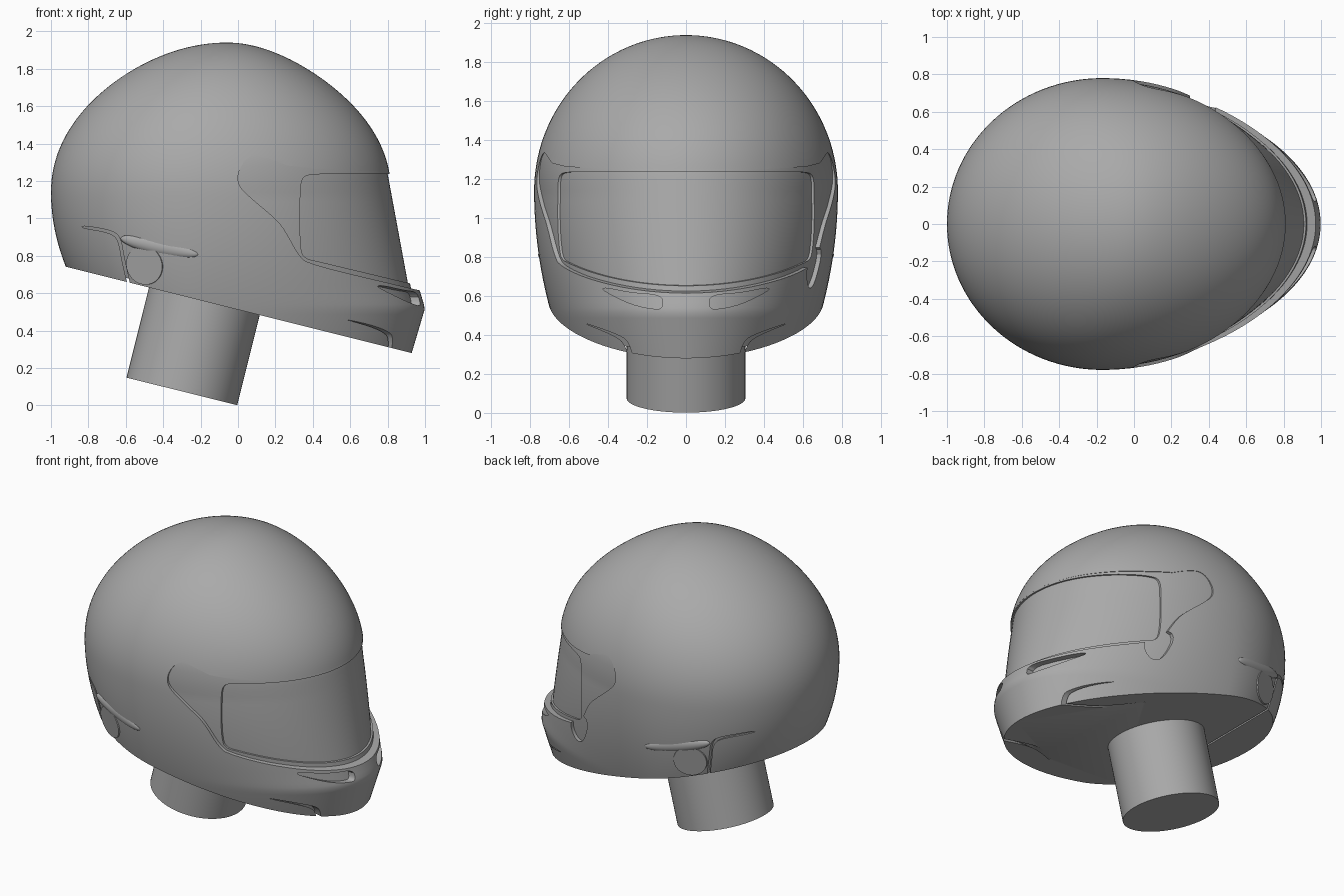
import bpy
import bmesh
from math import sin, cos, pi, sqrt, radians
from mathutils import Vector, Matrix

if "Cube" in bpy.data.objects:
    bpy.data.objects.remove(bpy.data.objects["Cube"])

TILT = radians(14)
UP = Vector((sin(TILT), 0, cos(TILT)))
WIDEST, TOP, BROW = 1.14, 1.94, 1.25

grey = bpy.data.materials.new("plain grey")
grey.use_nodes = True
grey.diffuse_color = (0.4, 0.4, 0.4, 1)
grey.node_tree.nodes["Principled BSDF"].inputs["Base Color"].default_value = grey.diffuse_color


def finish(name, bm):
    bmesh.ops.recalc_face_normals(bm, faces=bm.faces)
    mesh = bpy.data.meshes.new(name)
    bm.to_mesh(mesh)
    bm.free()
    mesh.materials.append(grey)
    obj = bpy.data.objects.new(name, mesh)
    bpy.context.collection.objects.link(obj)
    return obj


def activate(obj):
    bpy.ops.object.select_all(action="DESELECT")
    obj.select_set(True)
    bpy.context.view_layer.objects.active = obj


def smooth(obj, angle=30):
    activate(obj)
    bpy.ops.object.shade_smooth_by_angle(angle=radians(angle))


def interpolate(z, points):
    for (z0, x0), (z1, x1) in zip(points, points[1:]):
        if z <= z1:
            return x0 + (x1 - x0) * (z - z0) / (z1 - z0)
    return points[-1][1]


# Egg-shaped body: rings with a rounder back and a longer front
def egg(name, front_points, inset_low, inset_high, lift, segments=128):
    low = [0.2 + (WIDEST - 0.2) * i / 36 for i in range(36)]
    dome = [WIDEST + (TOP - WIDEST) * sin(pi / 2 * i / 36) for i in range(36)]
    bm = bmesh.new()
    rings = []
    for z in low + dome:
        t = max(0, (z - WIDEST) / (TOP - WIDEST))
        drop = max(0, WIDEST - z) ** 2
        arc = sqrt(1 - t * t)
        fade = min(1, max(0, (1.32 - z) / 0.2))
        inset = inset_high + (inset_low - inset_high) * fade
        mid = -0.17 + 0.11 * t * t
        back = -0.06 - 0.94 * arc * (1 - 0.12 * t ** 2.5) + 0.5 * drop
        if z < BROW:
            front = interpolate(z, front_points) - inset_high
        else:
            front = -0.06 + 0.878 * arc * (1 - 0.22 * t ** 2.5) - inset_high
        width = 0.78 * arc - 0.22 * drop - inset
        ring = []
        for k in range(segments):
            a = 2 * pi * k / segments
            reach = front - mid if cos(a) > 0 else mid - back - inset
            ring.append(bm.verts.new((mid + reach * cos(a), width * sin(a), z)))
        rings.append(ring)
    for r0, r1 in zip(rings, rings[1:]):
        for k in range(segments):
            n = (k + 1) % segments
            bm.faces.new((r0[k], r0[n], r1[n], r1[k]))
    apex = bm.verts.new((-0.06, 0, TOP - inset_high))
    for k in range(segments):
        bm.faces.new((rings[-1][k], rings[-1][(k + 1) % segments], apex))
    # slanted flat underside
    bmesh.ops.bisect_plane(bm, geom=bm.verts[:] + bm.edges[:] + bm.faces[:],
                           plane_co=Vector((0.93, 0, 0.28)) + UP * lift,
                           plane_no=-UP, clear_outer=True)
    bmesh.ops.holes_fill(bm, edges=[e for e in bm.edges if e.is_boundary], sides=0)
    return finish(name, bm)


def rounded(points, passes=2):
    for _ in range(passes):
        result = []
        for i, p in enumerate(points):
            a, b = Vector(p), Vector(points[(i + 1) % len(points)])
            result += [a.lerp(b, 0.25), a.lerp(b, 0.75)]
        points = result
    return points


def strip(points, width):
    return points + [(x + width, z + width) for x, z in reversed(points)]


# Cut a rounded outline through a body, along y (side outline) or x (front outline)
def cut(obj, outline, axis="y", start=-1.2, end=1.2):
    bm = bmesh.new()
    verts = []
    for a, z in rounded(outline):
        verts.append(bm.verts.new((a, start, z) if axis == "y" else (start, a, z)))
    face = bm.faces.new(verts)
    extruded = bmesh.ops.extrude_face_region(bm, geom=[face])["geom"]
    shift = Vector((0, end - start, 0) if axis == "y" else (end - start, 0, 0))
    bmesh.ops.translate(bm, vec=shift, verts=[v for v in extruded if isinstance(v, bmesh.types.BMVert)])
    cutter = finish("cutter", bm)
    cutter.hide_render = True
    activate(obj)
    mod = obj.modifiers.new("cut", "BOOLEAN")
    mod.operation, mod.solver, mod.object = "DIFFERENCE", "EXACT", cutter
    bpy.ops.object.modifier_apply(modifier=mod.name)
    bpy.data.objects.remove(cutter)


# Outer shell with chin bar
shell = egg("helmet_shell", [(0.2, 0.905), (0.52, 1.0), (0.62, 0.97), (BROW, 0.808)], 0, 0, 0)
seam = [(2, 0.37), (0.95, 0.62), (0.38, 0.755), (0.325, 0.8), (0.25, 0.94), (0.2, 1.0),
        (0.05, 1.125), (0, 1.18), (0, 1.25), (0.05, 1.33), (0.12, 1.34), (0.35, 1.248), (2, 1.248)]
cut(shell, seam)
# release pocket on one side only
cut(shell, [(0.24, 0.85), (0.31, 0.66), (0.39, 0.63), (0.45, 0.72), (0.4, 0.85)], start=0.3)
# grooves beside the rear vents
cut(shell, strip([(-0.84, 0.95), (-0.69, 0.925), (-0.64, 0.89), (-0.62, 0.77), (-0.58, 0.6)], 0.012))
for s in (-1, 1):
    # upper chin vents
    vent = [(0.12, 0.605), (0.12, 0.54), (0.15, 0.53), (0.28, 0.555), (0.43, 0.63), (0.42, 0.645), (0.28, 0.615)]
    cut(shell, [(s * y, z) for y, z in vent], "x", 0.3)
    # lower chin creases
    crease = [(0.56, 0.475), (0.34, 0.4), (0.29, 0.36), (0.25, 0.2), (0.27, 0.2), (0.31, 0.35), (0.36, 0.395)]
    cut(shell, [(s * y, z) for y, z in crease], "x", 0.3)
smooth(shell)

# Visor frame under the shell, with a window opening
under = [(0.2, 0.87), (0.5, 0.96), (0.64, 0.925), (BROW, 0.812)]
frame = egg("visor_frame", under, 0.02, 0.003, 0.02)
cut(frame, [(2, 0.395), (0.95, 0.645), (0.42, 0.772), (0.36, 0.785), (0.332, 0.83), (0.332, 1.1),
            (0.335, 1.18), (0.35, 1.225), (0.4, 1.235), (0.5, 1.238), (2, 1.24)])
smooth(frame)

# Visor pane, set slightly behind the frame
pane = egg("visor_pane", under, 0.032, 0.014, 0.04)
smooth(pane)

# Rear side vents: flat round cap with a fairing above it
for side, s in (("left", 1), ("right", -1)):
    normal = Vector((-0.4, 0.9 * s, -0.17)).normalized()
    turn = normal.to_track_quat("Z", "Y").to_matrix().to_4x4()
    bm = bmesh.new()
    place = Matrix.Translation(Vector((-0.5, 0.669 * s, 0.75)) - normal * 0.025) @ turn
    bmesh.ops.create_cone(bm, cap_ends=True, segments=48, radius1=0.115, radius2=0.105,
                          depth=0.06, matrix=place)
    smooth(finish("rear_vent_cap_" + side, bm))
    bm = bmesh.new()
    place = (Matrix.Translation((-0.42, 0.695 * s, 0.85)) @ Matrix.Rotation(0.27 * s, 4, "Z")
             @ Matrix.Rotation(0.2, 4, "Y") @ Matrix.Diagonal((0.22, 0.03, 0.045, 1)))
    bmesh.ops.create_uvsphere(bm, u_segments=32, v_segments=16, radius=1, matrix=place)
    smooth(finish("rear_vent_fairing_" + side, bm), 60)

# Neck post
bm = bmesh.new()
place = Matrix.Translation(Vector((-0.3, 0, 0.075)) + UP * 0.3) @ Matrix.Rotation(TILT, 4, "Y")
bmesh.ops.create_cone(bm, cap_ends=True, segments=64, radius1=0.305, radius2=0.305, depth=0.6, matrix=place)
smooth(finish("neck_post", bm))
